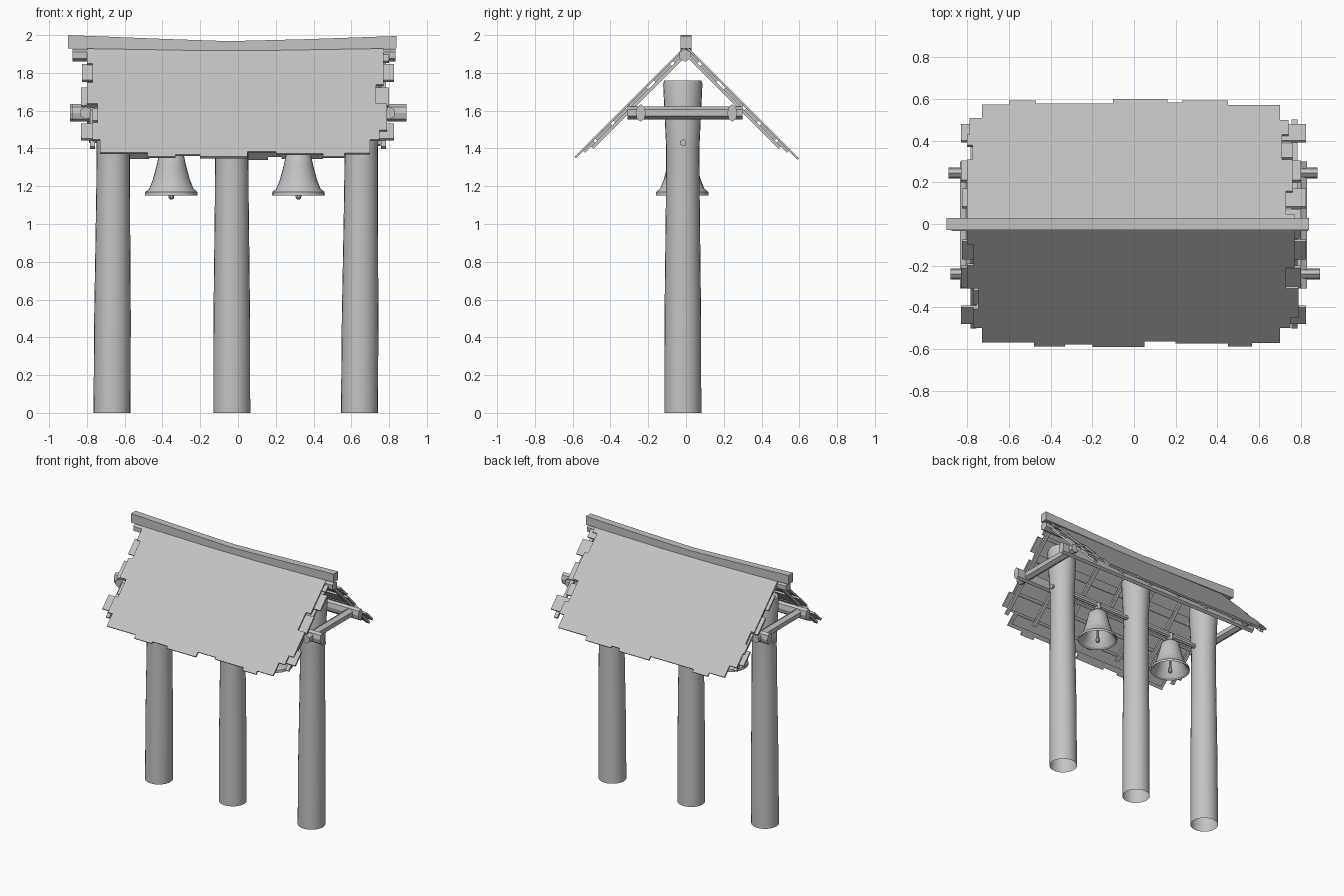
import bpy, bmesh, math
from mathutils import Vector

cube = bpy.data.objects.get("Cube")
if cube:
    bpy.data.objects.remove(cube, do_unlink=True)

GREY = (0.55, 0.55, 0.55, 1)
grey = bpy.data.materials.new("plain_grey")
grey.use_nodes = True
grey.diffuse_color = GREY
grey.node_tree.nodes["Principled BSDF"].inputs["Base Color"].default_value = GREY
S = math.sqrt(0.5)


def finish(name, bm, smooth=False):
    bmesh.ops.recalc_face_normals(bm, faces=bm.faces)
    mesh = bpy.data.meshes.new(name)
    bm.to_mesh(mesh)
    bm.free()
    obj = bpy.data.objects.new(name, mesh)
    bpy.context.collection.objects.link(obj)
    mesh.materials.append(grey)
    if smooth:
        bpy.ops.object.select_all(action='DESELECT')
        obj.select_set(True)
        bpy.context.view_layer.objects.active = obj
        bpy.ops.object.shade_smooth_by_angle(angle=math.radians(35))
    return obj


def lathe(name, profile, centre, sides=24, lean=0):
    """Revolve (radius, height) points; lean shifts x with height."""
    bm = bmesh.new()
    rings = []
    for r, z in profile:
        ring = []
        for i in range(sides):
            a = math.tau * i / sides
            ring.append(bm.verts.new((centre[0] + lean * z + r * math.cos(a),
                                      centre[1] + r * math.sin(a), z)))
        rings.append(ring)
    for a, b in zip(rings, rings[1:]):
        for i in range(sides):
            j = (i + 1) % sides
            bm.faces.new((a[i], a[j], b[j], b[i]))
    bm.faces.new(rings[-1])
    return finish(name, bm, True)


def rod(name, start, end, radius, sides=6, squash=1.0):
    """Prism with rounded section between two points; squash narrows it in y."""
    start, end = Vector(start), Vector(end)
    bm = bmesh.new()
    bmesh.ops.create_cone(bm, cap_ends=True, segments=sides, radius1=radius,
                          radius2=radius, depth=(end - start).length)
    turn = (end - start).to_track_quat('Z', 'Y')
    for v in bm.verts:
        v.co = turn @ v.co + (start + end) / 2
        v.co.y = start.y + (v.co.y - start.y) * squash
    return finish(name, bm, sides > 8)


def slope_slab(name, outline, base, thick, side):
    """Flat slab lying on the roof slope; outline is (x, y) in plan."""
    bm = bmesh.new()
    face = bm.faces.new([bm.verts.new((x, side * y, base - y)) for x, y in outline])
    grown = bmesh.ops.extrude_face_region(bm, geom=[face])
    shift = Vector((0, side * S, S)) * thick
    for v in grown["geom"]:
        if isinstance(v, bmesh.types.BMVert):
            v.co += shift
    return finish(name, bm)


def rect(x0, x1, y0, y1):
    return [(x0, y0), (x1, y0), (x1, y1), (x0, y1)]


# Three leaning posts, flared under the roof and open at the foot
post = [(.098, 0), (.097, .5), (.09, 1.1), (.088, 1.4), (.104, 1.74), (.098, 1.76)]
for name, x, lean in (("right", -.667, .005), ("middle", -.033, 0), ("left", .643, .007)):
    lathe(name + "_post", post, (x, -.017), lean=lean)

# Bells on a bar through the posts
rod("bell_bar", (-.75, -.015, 1.43), (.755, -.015, 1.43), .018, 6)
bell = [(.125, 1.16), (.14, 1.15), (.138, 1.17), (.118, 1.185), (.098, 1.235),
        (.078, 1.31), (.066, 1.365), (.045, 1.385), (.015, 1.39)]
inner = [(.125, 1.16), (.105, 1.19), (.085, 1.24), (.062, 1.32), (.05, 1.36)]
clapper = [(.006, 1.13), (.013, 1.135), (.016, 1.15), (.009, 1.19), (.008, 1.36)]
for name, x in (("right", -.353), ("left", .32)):
    lathe(name + "_bell", bell, (x, -.02))
    lathe(name + "_bell_lining", inner, (x, -.02))
    lathe(name + "_clapper", clapper, (x, -.02), 10)
    rod(name + "_bell_hanger", (x, -.02, 1.38), (x, -.02, 1.45), .026, 8)

# End cross beams, long purlins and ridge beam
for name, x in (("right", -.805), ("left", .8)):
    rod(name + "_cross_beam", (x, -.31, 1.588), (x, .3, 1.588), .034, 6)
for name, y, x0, x1 in (("front", -.24, -.88, .892), ("back", .245, -.89, .88)):
    rod(name + "_purlin", (x0, y, 1.588), (x1, y, 1.588), .046, 8, .58)
rod("ridge_beam", (-.875, -.005, 1.893), (.835, -.005, 1.893), .034, 6)

# Roof sheet edges, listed from ridge to eave as (x, y at end of step)
front_left = [(.77, .2), (.73, .3), (.79, .44), (.75, .49)]
front_right = [(-.8, .09), (-.77, .19), (-.8, .3), (-.745, .4), (-.77, .49)]
back_left = [(.77, .04), (.73, .15), (.76, .3), (.71, .42), (.74, .49)]
back_right = [(-.8, .3), (-.775, .37), (-.8, .42), (-.79, .5)]
front_eave = [(-.48, .56), (-.33, .58), (-.2, .57), (.05, .582), (.2, .555), (.45, .565),
              (.565, .58)]
back_eave = [(-.6, .565), (-.47, .585), (-.1, .57), (.16, .59), (.23, .575), (.45, .585)]


def steps(edge):
    pts, y = [], 0
    for x, end in edge:
        pts += [(x, y), (x, end)]
        y = end
    return pts


def eave(pieces):
    pts, x = [], -.73
    for end, y in pieces:
        pts += [(x, y), (end, y)]
        x = end
    return pts + [(x, .562), (.7, .562)]


planks = [(0, .06, -.8, .8), (.075, .16, -.825, .825), (.2, .295, -.83, .8),
          (.31, .375, -.77, .76), (.39, .47, -.83, .825), (.482, .535, -.7, .68)]
for name, side, left, right, low in (("front", -1, front_left, front_right, front_eave),
                                     ("back", 1, back_left, back_right, back_eave)):
    # Ragged top sheet
    outline = steps(right) + [(-.73, right[-1][1])] + eave(low)
    outline += [(.7, left[-1][1])] + steps(left)[::-1]
    slope_slab(name + "_roof_sheet", outline, 1.93, .012, side)
    # Uneven boards below it
    for i, (y0, y1, x0, x1) in enumerate(planks):
        slope_slab(f"{name}_roof_board_{i}", rect(x0, x1, y0, y1), 1.912, .014, side)
    # Rafters
    for i in range(7):
        x = -.77 + i * .2567
        slope_slab(f"{name}_rafter_{i}", rect(x - .014, x + .014, .02, .49), 1.888, .016, side)

# Sagging ridge cap
bm = bmesh.new()
sections = []
for x, top, bottom in ((-.9, 2, 1.93), (-.4, 1.98, 1.922), (-.05, 1.968, 1.915),
                       (.35, 1.978, 1.922), (.84, 1.995, 1.93)):
    sections.append([bm.verts.new((x, y, z)) for y, z in
                     ((-.028, bottom), (.028, bottom), (.028, top), (-.028, top))])
for a, b in zip(sections, sections[1:]):
    for i in range(4):
        j = (i + 1) % 4
        bm.faces.new((a[i], a[j], b[j], b[i]))
bm.faces.new(sections[0])
bm.faces.new(sections[-1])
finish("ridge_cap", bm)
